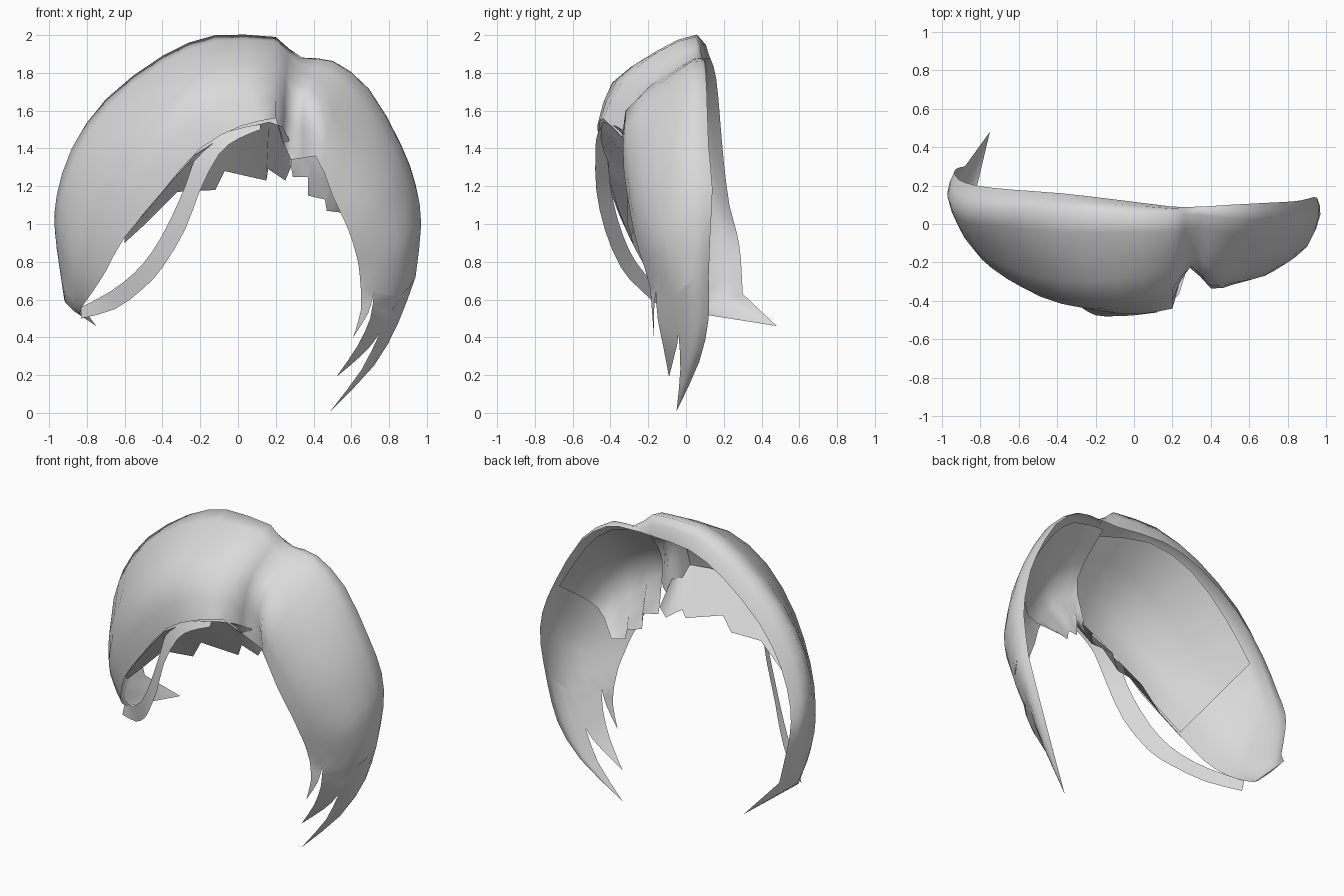
import bpy, bmesh
from mathutils import Vector

grey = bpy.data.materials.new("hair grey")
grey.diffuse_color = (0.7, 0.7, 0.7, 1)


def smooth_line(pts, sub):
    """Subdivide a polyline with a Catmull-Rom curve."""
    p = [Vector(v) for v in pts]
    if sub < 2 or len(p) < 3:
        return p
    p = [2 * p[0] - p[1]] + p + [2 * p[-1] - p[-2]]
    out = []
    for i in range(1, len(p) - 2):
        a, b, c, d = p[i - 1:i + 3]
        for k in range(sub):
            t = k / sub
            out.append(0.5 * (2 * b + (c - a) * t + (2 * a - 5 * b + 4 * c - d) * t * t
                              + (3 * b - a - 3 * c + d) * t ** 3))
    return out + [p[-2]]


def sample(pts, n):
    """Pick n evenly spaced points along a smoothed rail."""
    line = smooth_line(pts, 8)
    out = []
    for i in range(n):
        s = i / (n - 1) * (len(line) - 1)
        k = min(int(s), len(line) - 2)
        out.append(line[k].lerp(line[k + 1], s - k))
    return out


def hair(name, *patches):
    """Loft thin sheets, each given as (rails, along, across), into one smooth mesh."""
    bm = bmesh.new()
    for rails, along, across in patches:
        rails = [smooth_line(r, along) for r in rails]
        grid = [[bm.verts.new(v) for v in smooth_line(col, across)] for col in zip(*rails)]
        for r0, r1 in zip(grid, grid[1:]):
            for i in range(len(r0) - 1):
                bm.faces.new((r0[i], r0[i + 1], r1[i + 1], r1[i]))
    bmesh.ops.remove_doubles(bm, verts=bm.verts, dist=0.002)
    bmesh.ops.recalc_face_normals(bm, faces=bm.faces)
    # Turn the sheet to face away from the head centre
    centre = Vector((0, 0.1, 1))
    if sum(f.normal.dot(f.calc_center_median() - centre) * f.calc_area() for f in bm.faces) < 0:
        bmesh.ops.reverse_faces(bm, faces=bm.faces)
    for f in bm.faces:
        f.smooth = True
    me = bpy.data.meshes.new(name)
    bm.to_mesh(me)
    bm.free()
    me.materials.append(grey)
    bpy.context.collection.objects.link(bpy.data.objects.new(name, me))


# Left sweep rails: back edge, ridge, upper front, lower front, front edge
left = [
    [(.2, .09, 1.87), (-.12, .13, 1.87), (-.38, .16, 1.77), (-.65, .18, 1.56), (-.82, .2, 1.33),
     (-.91, .23, 1.1), (-.935, .27, .95), (-.92, .29, .82), (-.88, .3, .63)],
    [(.2, .05, 1.99), (-.12, .06, 2.0), (-.4, .07, 1.89), (-.7, .08, 1.66), (-.88, .08, 1.4),
     (-.96, .12, 1.15), (-.97, .17, .97), (-.945, .19, .77), (-.92, .21, .6)],
    [(.2, -.15, 1.91), (-.12, -.17, 1.9), (-.4, -.17, 1.77), (-.66, -.12, 1.54), (-.82, -.08, 1.28),
     (-.9, -.03, 1.05), (-.92, .01, .88), (-.91, .06, .72), (-.9, .13, .57)],
    [(.2, -.34, 1.75), (-.08, -.39, 1.75), (-.33, -.4, 1.6), (-.56, -.34, 1.36), (-.74, -.23, 1.1),
     (-.82, -.15, .92), (-.86, -.08, .78), (-.87, 0, .65), (-.87, .1, .54)],
    [(.2, -.44, 1.56), (.02, -.47, 1.52), (-.2, -.45, 1.4), (-.4, -.4, 1.17), (-.6, -.3, .93),
     (-.7, -.2, .75), (-.77, -.1, .64), (-.82, 0, .57), (-.84, .1, .52)]]
left_tip = [[r[-1], (-.75, .48, .46)] for r in left]

# Right lock rails, starting at the parting with a valley
right = [
    [(.2, .09, 1.87), (.34, .09, 1.87), (.5, .1, 1.85), (.69, .11, 1.7), (.855, .12, 1.41),
     (.935, .14, 1.19), (.955, .13, .98), (.91, .12, .72)],
    [(.2, .05, 1.99), (.34, .05, 1.88), (.5, .03, 1.86), (.69, .02, 1.71), (.86, .02, 1.42),
     (.94, .03, 1.2), (.97, .05, 1.0), (.94, .05, .72)],
    [(.2, -.15, 1.91), (.32, -.1, 1.8), (.46, -.14, 1.74), (.64, -.16, 1.55), (.8, -.16, 1.28),
     (.88, -.13, 1.05), (.91, -.1, .88), (.86, -.06, .62)],
    [(.2, -.34, 1.75), (.3, -.22, 1.67), (.4, -.32, 1.6), (.55, -.3, 1.38), (.68, -.27, 1.14),
     (.76, -.22, .95), (.79, -.18, .82), (.72, -.16, .64)],
    [(.2, -.44, 1.56), (.28, -.22, 1.34), (.41, -.33, 1.36), (.5, -.31, 1.15), (.58, -.28, .98),
     (.62, -.25, .86), (.64, -.22, .77), (.65, -.19, .66)]]

# Three pointed ends of the right lock
tip = (.49, -.05, .01)
outer_tip = [
    [right[0][-1], (.84, .12, .5), (.71, .07, .27), tip],
    [right[1][-1], (.85, .05, .48), (.72, .02, .25), tip],
    [right[2][-1], (.75, -.04, .42), (.655, -.03, .23), tip]]
tip = (.52, -.09, .19)
middle_tip = [
    [right[2][-1], (.75, -.04, .42), (.66, -.06, .31), tip],
    [right[3][-1], (.7, -.15, .5), (.63, -.12, .35), tip]]
tip = (.61, -.17, .4)
inner_tip = [
    [right[3][-1], (.69, -.17, .53), tip],
    [right[4][-1], (.65, -.18, .54), tip]]
hair("swept_hair", (left, 2, 2), (left_tip, 1, 2), (right, 2, 2), (outer_tip, 2, 2),
     (middle_tip, 2, 1), (inner_tip, 2, 1))

# Loose curl hanging in front of the left sweep
hair("front_curl", ([
    [(.12, -.44, 1.53), (-.05, -.45, 1.49), (-.2, -.42, 1.4), (-.28, -.4, 1.2), (-.36, -.36, 1.02),
     (-.45, -.3, .86), (-.55, -.22, .74), (-.68, -.11, .64), (-.83, .02, .56)],
    [(.12, -.46, 1.5), (0, -.475, 1.45), (-.1, -.48, 1.37), (-.2, -.475, 1.18), (-.28, -.43, .97),
     (-.4, -.345, .77), (-.5, -.25, .66), (-.65, -.12, .55), (-.83, 0, .5)]], 2, 1))

# Inner layer lining the left sweep
hair("left_lining", ([
    [(.22, -.08, 1.88), (-.1, .02, 1.91), (-.4, .05, 1.81), (-.67, .05, 1.58), (-.85, .05, 1.35)],
    [(.22, -.28, 1.7), (-.08, -.34, 1.69), (-.32, -.36, 1.53), (-.53, -.31, 1.3), (-.74, -.17, 1.15)],
    [(.22, -.36, 1.5), (0, -.42, 1.48), (-.2, -.42, 1.37), (-.4, -.37, 1.16), (-.6, -.29, .94)]], 2, 2))

# Jagged fringe under the left sweep, hanging from its front edge
jags = [(.28, -.13, 1.3), (.25, -.15, 1.23), (.16, -.19, 1.29), (.15, -.21, 1.23), (-.07, -.28, 1.28),
        (-.12, -.29, 1.18), (-.32, -.31, 1.17), (-.48, -.31, 1.01), (-.6, -.28, .9)]
roots = [(.27, -.25, 1.45), (.2, -.42, 1.54), (.02, -.45, 1.5), (-.2, -.44, 1.39),
         (-.4, -.39, 1.17), (-.6, -.3, .93)]
hair("left_fringe", ([sample(roots, len(jags)), jags], 1, 1))

# Jagged inner layer behind the right lock
jags = [(.28, -.13, 1.31), (.29, -.13, 1.25), (.37, -.08, 1.25), (.372, -.08, 1.15), (.46, -.05, 1.13),
        (.47, -.05, 1.07), (.55, -.02, 1.06)]
top = [(.26, .03, 1.86), (.5, .05, 1.81), (.68, .06, 1.65), (.87, .06, 1.35)]
mid = [(.29, -.17, 1.6), (.43, -.2, 1.5), (.56, -.2, 1.38), (.72, -.12, 1.18)]
hair("right_fringe", ([sample(top, len(jags)), sample(mid, len(jags)), jags], 1, 3))
